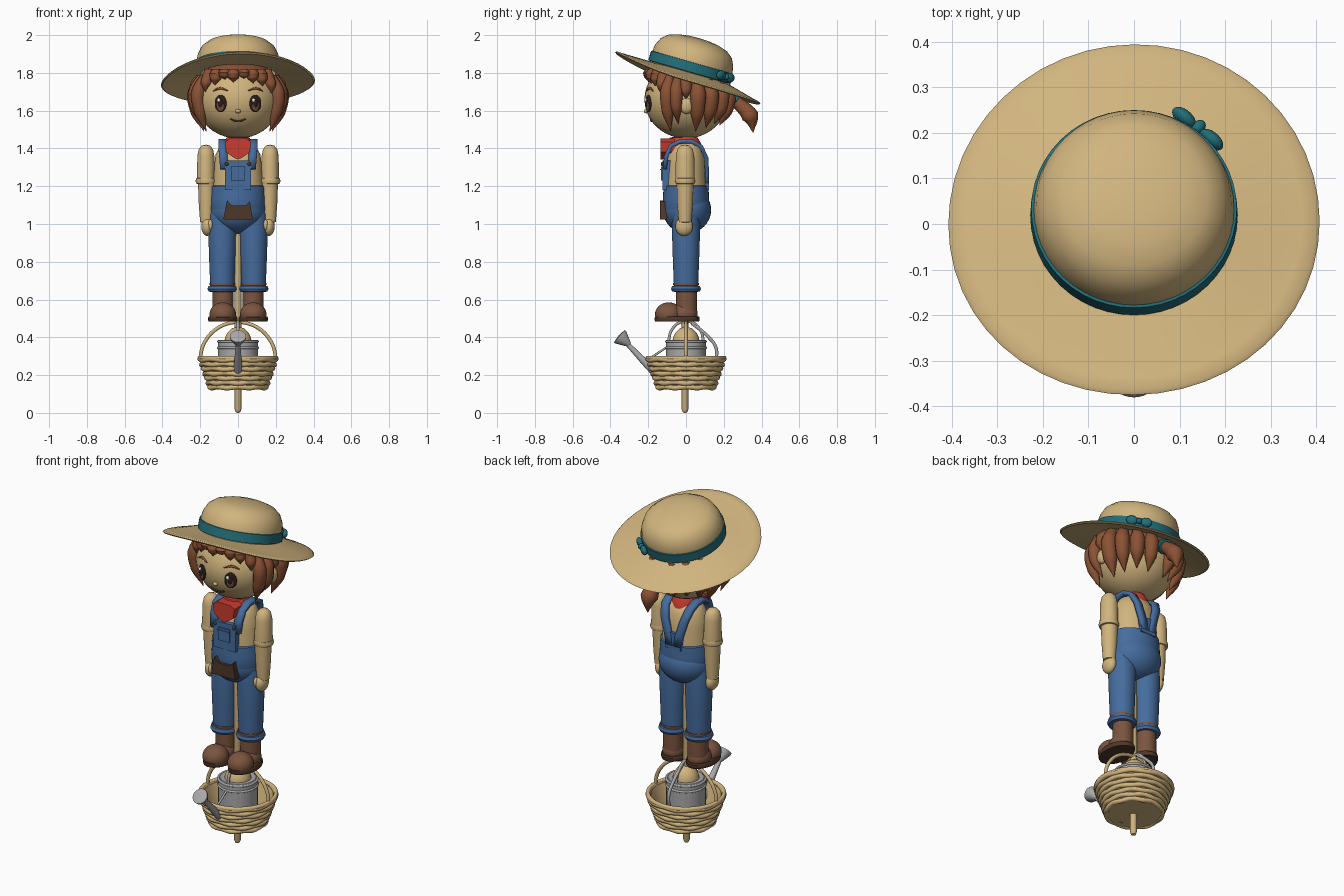
import bpy, bmesh, math
from mathutils import Matrix, Vector

cube = bpy.data.objects.get("Cube")
if cube:
    bpy.data.objects.remove(cube, do_unlink=True)

MATS = {}
for mat_name, rgb in {
    "tan": (.64, .46, .21), "denim_blue": (.06, .15, .34), "hair_brown": (.26, .085, .035),
    "boot_brown": (.2, .09, .05), "dark_brown": (.075, .038, .022), "red": (.58, .045, .03),
    "teal": (.016, .155, .19), "metal_gray": (.4, .4, .41), "white": (.9, .9, .9),
    "eye_black": (.025, .012, .009),
}.items():
    m = bpy.data.materials.new(mat_name)
    m.use_nodes = True
    m.diffuse_color = (*rgb, 1)
    m.node_tree.nodes["Principled BSDF"].inputs["Base Color"].default_value = (*rgb, 1)
    MATS[mat_name] = m


def add(name, me, mat):
    me.materials.clear()
    me.materials.append(MATS[mat])
    me.shade_smooth()
    me.set_sharp_from_angle(angle=math.radians(40))
    ob = bpy.data.objects.new(name, me)
    bpy.context.collection.objects.link(ob)
    return ob


def finish(name, bm, mat, matrix=None):
    if matrix:
        bm.transform(matrix)
    bmesh.ops.recalc_face_normals(bm, faces=bm.faces)
    me = bpy.data.meshes.new(name)
    bm.to_mesh(me)
    bm.free()
    return add(name, me, mat)


def lathe(name, profile, mat, loc=(0, 0, 0), sx=1, sy=1, matrix=None, rule=None, steps=40):
    """Spin an (r, z) profile about z."""
    bm = bmesh.new()
    vs = [bm.verts.new((r, 0, z)) for r, z in profile]
    es = [bm.edges.new(p) for p in zip(vs, vs[1:])]
    bmesh.ops.spin(bm, geom=vs + es, cent=(0, 0, 0), axis=(0, 0, 1), angle=math.tau, steps=steps)
    bmesh.ops.remove_doubles(bm, verts=bm.verts, dist=1e-4)
    for v in bm.verts:
        v.co = Vector((v.co.x * sx, v.co.y * sy, v.co.z)) + Vector(loc)
        if rule:
            v.co.z += rule(v.co)
    return finish(name, bm, mat, matrix)


def ball(name, loc, size, mat, rot=None, base=None, cut=None):
    """Ellipsoid, optionally turned and trimmed below a plane."""
    bm = bmesh.new()
    bmesh.ops.create_uvsphere(bm, u_segments=32, v_segments=20, radius=1)
    mx = Matrix.Translation(loc) @ (rot or Matrix()) @ Matrix.Diagonal((*size, 1))
    bm.transform(base @ mx if base else mx)
    if cut:
        geom = bm.verts[:] + bm.edges[:] + bm.faces[:]
        bmesh.ops.bisect_plane(bm, geom=geom, plane_co=cut[0], plane_no=cut[1], clear_inner=True)
    return finish(name, bm, mat)


def tube(name, pts, radii, mat, cyclic=False):
    """Smooth tapered tube through points."""
    if not isinstance(radii, (list, tuple)):
        radii = [radii] * len(pts)
    cu = bpy.data.curves.new(name, "CURVE")
    cu.dimensions = "3D"
    cu.bevel_depth, cu.bevel_resolution, cu.resolution_u, cu.use_fill_caps = 1, 3, 5, True
    sp = cu.splines.new("BEZIER")
    sp.bezier_points.add(len(pts) - 1)
    sp.use_cyclic_u = cyclic
    for bp, p, r in zip(sp.bezier_points, pts, radii):
        bp.co, bp.radius = p, r
        bp.handle_left_type = bp.handle_right_type = "AUTO"
    tmp = bpy.data.objects.new(name + "_path", cu)
    bpy.context.collection.objects.link(tmp)
    dg = bpy.context.evaluated_depsgraph_get()
    me = bpy.data.meshes.new_from_object(tmp.evaluated_get(dg))
    bpy.data.objects.remove(tmp, do_unlink=True)
    return add(name, me, mat)


def ring(name, rad, z, r, mat, wave=0, shift=0):
    pts = [(rad * math.cos(a), rad * math.sin(a), z + wave * math.cos(8 * a + shift))
           for a in (math.tau * i / 32 for i in range(32))]
    return tube(name, pts, r, mat, True)


def plate(name, outline, y0, y1, mat):
    """Polygon in x and z, extruded along y."""
    bm = bmesh.new()
    f = bm.faces.new([bm.verts.new((x, y0, z)) for x, z in outline])
    ext = bmesh.ops.extrude_face_region(bm, geom=[f])
    bmesh.ops.translate(bm, vec=(0, y1 - y0, 0), verts=[v for v in ext["geom"] if isinstance(v, bmesh.types.BMVert)])
    return finish(name, bm, mat)


def box_outline(w, z0, z1):
    return [(-w, z0), (w, z0), (w, z1), (-w, z1)]


# Support pole
lathe("support_pole", [(0, 0), (.012, .004), (.018, .02), (.018, .95)], "tan", (0, -.005, 0), steps=16)

# Basket: liner, woven rings and hoop handle
lathe("basket_liner", [(0, .125), (.145, .125), (.197, .285), (.187, .285), (.138, .14), (0, .14)], "tan")
for i in range(7):
    ring(f"basket_ring_{i}", .15 + .0085 * i, .135 + .0245 * i, .0135, "tan", .003, math.pi * (i % 2))
ring("basket_rim", .202, .29, .012, "tan")
tube("basket_handle", [(.2 * math.cos(a), 0, .28 + .2 * math.sin(a)) for a in
                       (math.pi * i / 10 for i in range(11))], .01, "tan")

# Watering can
lathe("can_body", [(0, .15), (.105, .15), (.105, .375), (.095, .385), (.08, .385), (0, .37)], "metal_gray")
for i, z in enumerate((.345, .378)):
    ring(f"can_rib_{i}", .104, z, .007, "metal_gray")
ball("can_mound", (0, 0, .37), (.072, .072, .085), "tan")
tube("can_top_handle", [(0, -.095, .37), (0, -.075, .44), (0, -.03, .48), (0, .03, .48),
                        (0, .075, .44), (0, .095, .37)], .008, "metal_gray")
tube("can_back_handle", [(0, .03, .475), (0, .11, .41), (0, .16, .34), (0, .15, .27), (0, .1, .22)], .009, "metal_gray")
tube("can_spout", [(0, -.09, .14), (0, -.2, .25), (0, -.31, .365)], [.026, .021, .013], "metal_gray")
tube("can_brace", [(0, -.22, .27), (0, -.09, .355)], .006, "metal_gray")
rose = Matrix.Translation((0, -.3, .36)) @ Vector((0, -.75, .66)).to_track_quat("Z", "Y").to_matrix().to_4x4()
lathe("can_rose", [(0, 0), (.013, 0), (.043, .06), (.043, .07), (0, .076)], "metal_gray", matrix=rose, steps=24)

# Legs, boots and arms, one side then the other
for s, side in ((1, "left_"), (-1, "right_")):
    x = .083 * s
    lathe(side + "trouser_leg", [(0, 1.07), (.07, 1.06), (.075, .98), (.07, .82), (.064, .67), (0, .67)],
          "denim_blue", (x, 0, 0))
    lathe(side + "cuff", [(.05, .64), (.072, .642), (.079, .656), (.074, .672), (.05, .675)], "denim_blue", (x, 0, 0))
    lathe(side + "cuff_trim", [(.05, .676), (.068, .676), (.068, .687), (.05, .687)], "boot_brown", (x, 0, 0))
    lathe(side + "boot_shaft", [(.054, .5), (.056, .56), (.055, .65)], "boot_brown", (x * .96, .003, 0))
    cut = ((0, 0, .505), (0, 0, 1))
    ball(side + "boot_toe", (x * .97, -.092, .522), (.07, .072, .063), "boot_brown", cut=cut)
    ball(side + "boot_heel", (x * .97, -.01, .525), (.062, .072, .06), "boot_brown", cut=cut)
    lathe(side + "boot_sole", [(0, .483), (.97, .483), (1, .49), (1, .505), (.95, .511), (0, .511)], "dark_brown",
          (x * .97, -.047, 0), .077, .119)

    x = .17 * s
    lathe(side + "sleeve", [(0, 1.42), (.022, 1.415), (.038, 1.395), (.045, 1.36), (.048, 1.22), (0, 1.22)],
          "tan", (x, -.005, 0), 1, 1.08)
    lathe(side + "sleeve_cuff", [(.04, 1.212), (.051, 1.214), (.055, 1.227), (.051, 1.242), (.04, 1.244)],
          "tan", (x, -.005, 0))
    lathe(side + "forearm", [(.045, 1.22), (.042, 1.12), (.034, 1.01), (0, 1.005)], "tan", (x * .98, -.005, 0))
    ball(side + "hand", (x * .96, -.01, .987), (.031, .046, .05), "tan")
    ball(side + "thumb", (x * .86, -.042, .995), (.013, .016, .028), "tan")

# Torso and overalls
lathe("shirt", [(.14, 1.1), (.135, 1.2), (.127, 1.3), (.118, 1.37), (.09, 1.42), (.05, 1.44), (0, 1.445)],
      "tan", sy=.82)
lathe("waist", [(.14, 1.06), (.149, 1.08), (.147, 1.14), (.143, 1.2), (.13, 1.206)], "denim_blue", sy=.83)
ball("hips", (0, .005, 1.075), (.15, .128, .125), "denim_blue")
plate("bib", box_outline(.07, 1.18, 1.335), -.125, -.07, "denim_blue")
plate("bib_pocket", box_outline(.037, 1.23, 1.305), -.133, -.12, "denim_blue")
plate("bib_pocket_hem", box_outline(.039, 1.285, 1.292), -.137, -.13, "denim_blue")
plate("back_bib", box_outline(.05, 1.18, 1.275), .07, .122, "denim_blue")
plate("pouch", [(-.078, 1.025), (.078, 1.025), (.063, 1.12), (.04, 1.098), (-.034, 1.098), (-.058, 1.125)],
      -.137, -.1, "dark_brown")
for s, side in ((1, "left_"), (-1, "right_")):
    bm = bmesh.new()
    path = [(.072, -.113, 1.29), (.078, -.104, 1.36), (.082, -.08, 1.415), (.082, -.03, 1.438), (.082, .03, 1.438),
            (.078, .08, 1.41), (.062, .107, 1.35), (.035, .112, 1.26), (.025, .112, 1.2)]
    rows = [[bm.verts.new((s * px + w, py, pz)) for w in (-.022, .022)] for px, py, pz in path]
    for a, b in zip(rows, rows[1:]):
        bm.faces.new((a[0], a[1], b[1], b[0]))
    strap = finish(side + "strap", bm, "denim_blue")
    mod = strap.modifiers.new("thickness", "SOLIDIFY")
    mod.thickness, mod.offset = .022, 0
    ball(side + "strap_button", (s * .06, -.127, 1.318), (.01, .006, .01), "dark_brown")

# Neck and neckerchief
lathe("neck", [(.055, 1.38), (.055, 1.5)], "tan")
lathe("neckerchief", [(.06, 1.39), (.094, 1.4), (.09, 1.43), (.072, 1.458), (.055, 1.46)], "red", (0, -.012, 0), .85, 1)
plate("neckerchief_flap", [(-.07, 1.435), (-.062, 1.38), (-.02, 1.35), (0, 1.342), (.02, 1.35), (.062, 1.38),
                           (.07, 1.435), (.045, 1.452), (-.045, 1.452)], -.134, -.06, "red")

# Head and face
HEAD = Vector((0, 0, 1.66))
ball("head", HEAD, (.225, .22, .207), "tan")


def face_point(x, z, lift=0):
    return Vector((x, -.22 * math.sqrt(1 - (x / .225) ** 2 - ((z - 1.66) / .207) ** 2) - lift, z))


def face_spot(name, x, z, w, h, mat, lift=0):
    p = face_point(x, z, lift)
    n = Vector((p.x, p.y, 0))
    ball(name, p, (w, h, .009), mat, n.to_track_quat("Z", "Y").to_matrix().to_4x4())


for s, side in ((1, "left_"), (-1, "right_")):
    face_spot(side + "eye", .092 * s, 1.638, .034, .046, "eye_black")
    face_spot(side + "iris", .092 * s, 1.63, .024, .034, "boot_brown", .003)
    face_spot(side + "pupil", .092 * s, 1.636, .015, .022, "eye_black", .006)
    face_spot(side + "eye_glint", .092 * s - .01, 1.655, .009, .011, "white", .009)
    tube(side + "eyebrow", [face_point(x * s, z, .002) for x, z in ((.055, 1.706), (.095, 1.718), (.132, 1.704))],
         [.003, .007, .003], "hair_brown")
    ball(side + "ear", (.222 * s, .003, 1.625), (.024, .034, .042), "tan")
ball("nose", face_point(0, 1.597), (.014, .014, .011), "tan")
tube("mouth", [face_point(x, z, .001) for x, z in ((-.04, 1.556), (-.02, 1.547), (0, 1.544), (.02, 1.547),
                                                   (.04, 1.556))], .005, "dark_brown")

# Hair: cap, hanging locks and tail
ball("hair_cap", HEAD, (.238, .235, .218), "hair_brown", cut=((0, 0, 1.73), (0, .45, 1)))


def lock(name, deg, top, tip, r):
    a, pts = math.radians(deg), []
    for t in (0, .3, .65, 1):
        z = top + (tip - top) * t
        k = max(math.sqrt(1 - ((z - 1.66) / .215) ** 2), .84) * (1.02 - .06 * t ** 4)
        pts.append((.232 * k * math.sin(a), -.228 * k * math.cos(a), z))
    tube(name, pts, [r * .6, r, r * .85, .001], "hair_brown")


for i, (deg, tip) in enumerate(((-52, 1.70), (-36, 1.735), (-21, 1.765), (-7, 1.75), (9, 1.77),
                                (23, 1.745), (38, 1.73), (53, 1.69))):
    lock(f"fringe_lock_{i}", deg, 1.82, tip, .034)
for s, side in ((1, "left_"), (-1, "right_")):
    for i, (deg, tip, r) in enumerate(((64, 1.49, .038), (77, 1.53, .036), (90, 1.66, .034), (106, 1.49, .044),
                                       (125, 1.51, .042), (145, 1.53, .042), (164, 1.52, .04))):
        lock(f"{side}side_lock_{i}", s * deg, 1.78 - .0006 * max(deg - 90, 0), tip, r)
tube("hair_tail", [(0, .21, 1.69), (0, .28, 1.635), (0, .34, 1.57), (0, .355, 1.485)], [.025, .035, .048, .002],
     "hair_brown")
lathe("hair_tie", [(.026, -.012), (.042, -.01), (.042, .01), (.026, .012)], "teal",
      matrix=Matrix.Translation((0, .258, 1.655)) @ Matrix.Rotation(math.radians(-125), 4, "X"), steps=24)

# Straw hat, tipped back
HAT = Matrix.Translation((0, .018, 1.802)) @ Matrix.Rotation(math.radians(-16), 4, "X")


def droop(co):
    r = math.hypot(co.x, co.y)
    front = max(0, -co.y / max(r, .01)) ** 2
    return -.052 * max(0, (r - .21) / .2) * (1 - front) + .03 * co.x * max(0, r - .2) / .2


lathe("hat_brim", [(.2, 0), (.26, 0), (.32, 0), (.37, 0), (.4, .001), (.408, -.005), (.4, -.012), (.37, -.012),
                   (.32, -.012), (.26, -.012), (.2, -.012), (.2, 0)], "tan", matrix=HAT, rule=droop, steps=48)
lathe("hat_crown", [(.22, 0), (.22, .06), (.214, .095), (.195, .135), (.16, .163), (.11, .179), (.055, .187),
                    (0, .189)], "tan", matrix=HAT, steps=48)
lathe("hat_band", [(.218, .002), (.228, .004), (.226, .055), (.216, .057)], "teal", matrix=HAT, steps=48)
turn = Matrix.Rotation(math.radians(-40), 4, "Z")
for s, side in ((1, "left_"), (-1, "right_")):
    ball(side + "bow_loop", (.14 + .03 * s, .19 - .025 * s, .032), (.031, .017, .025), "teal", turn, HAT)
ball("bow_knot", (.142, .193, .032), (.014, .018, .016), "teal", turn, HAT)
